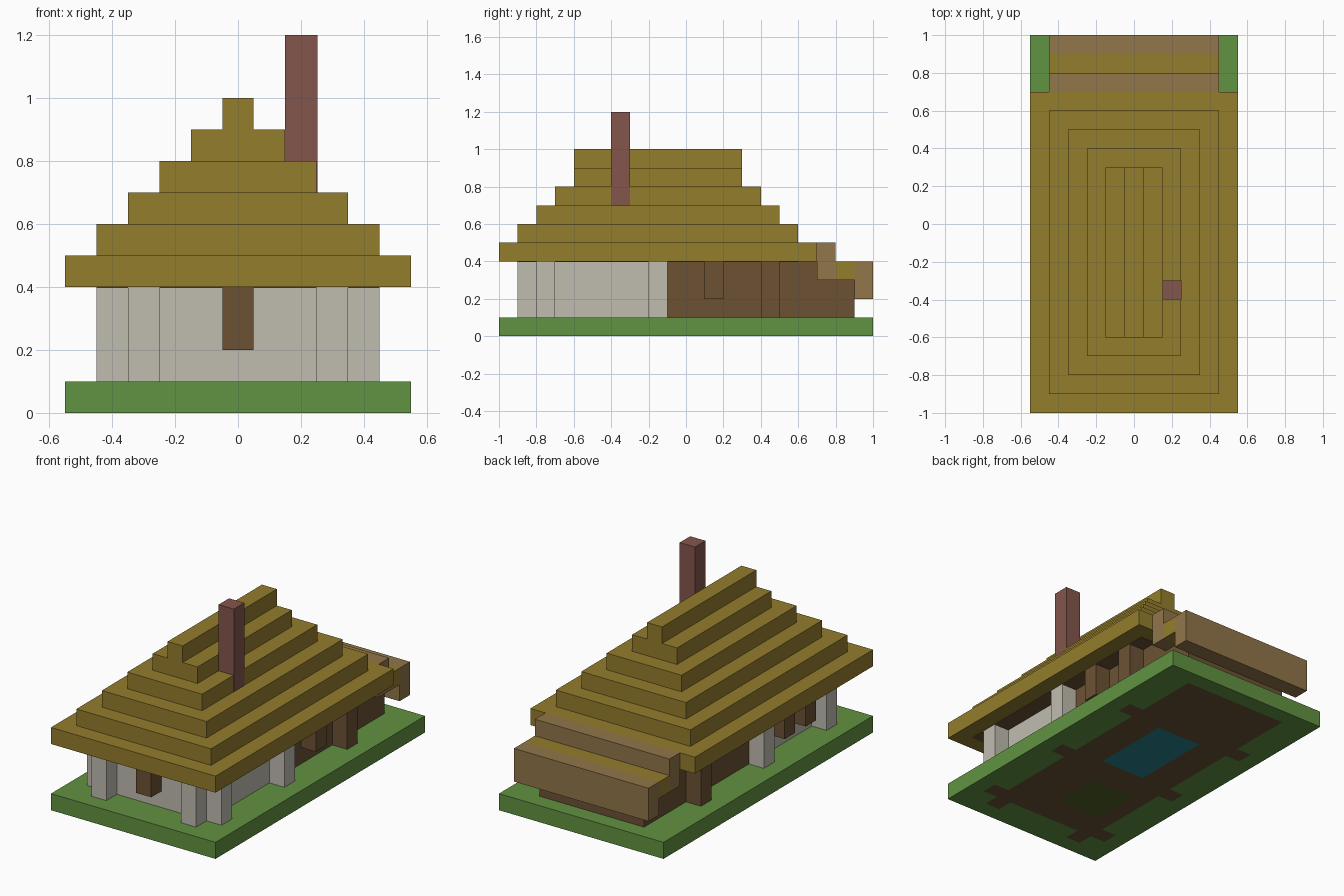
import bpy
import bmesh

cube = bpy.data.objects.get("Cube")
if cube:
    bpy.data.objects.remove(cube, do_unlink=True)

U = 0.1  # one block


def material(name, r, g, b):
    rgba = [(c / 255 / 12.92 if c < 11 else ((c / 255 + 0.055) / 1.055) ** 2.4) for c in (r, g, b)] + [1]
    m = bpy.data.materials.new(name)
    m.use_nodes = True
    m.diffuse_color = rgba
    m.node_tree.nodes["Principled BSDF"].inputs["Base Color"].default_value = rgba
    return m


grass = material("grass green", 97, 146, 65)
thatch = material("thatch olive", 148, 125, 45)
stone = material("pale stone", 192, 188, 176)
wood = material("dark wood", 108, 82, 52)
plank = material("tan plank", 146, 118, 74)
brick = material("brick red", 132, 86, 76)
water = material("teal", 40, 128, 140)
moss = material("moss green", 80, 97, 38)


def finish(name, bm, mats):
    bmesh.ops.recalc_face_normals(bm, faces=bm.faces)
    me = bpy.data.meshes.new(name)
    bm.to_mesh(me)
    bm.free()
    for m in mats:
        me.materials.append(m)
    ob = bpy.data.objects.new(name, me)
    bpy.context.collection.objects.link(ob)
    return ob


def block(name, mat, x, y, z):
    """Box from (min, max) ranges on each axis."""
    bm = bmesh.new()
    bmesh.ops.create_cube(bm, size=1)
    for v in bm.verts:
        v.co = [(lo + hi) / 2 + c * (hi - lo) for c, (lo, hi) in zip(v.co, (x, y, z))]
    return finish(name, bm, [mat])


def side_block(name, mat, side, y, z):
    """One-block-deep piece standing out from a side wall."""
    x = sorted((side * 0.35, side * 0.45))
    return block(name, mat, x, (y, y + U), z)


# Ground slab, with the floor showing on its underside
side_posts = (-0.75, -0.15, 0.45)


def floor_index(x, y):
    if abs(x) < 0.15 and -0.1 < y < 0.4:
        return 2
    if -0.25 < x < 0.05 and -0.6 < y < -0.3:
        return 3
    inside = abs(x) < 0.35 and -0.8 < y < 0.9
    front_stub = 0.25 < abs(x) < 0.35 and -0.9 < y < -0.8
    side_stub = 0.35 < abs(x) < 0.45 and any(abs(y - p) < 0.05 for p in side_posts)
    return 1 if inside or front_stub or side_stub else 0


bm = bmesh.new()
bmesh.ops.create_grid(bm, x_segments=11, y_segments=20, size=1)
for v in bm.verts:
    v.co.x *= 0.55
geo = bmesh.ops.extrude_face_region(bm, geom=bm.faces[:], use_keep_orig=True)["geom"]
for v in geo:
    if isinstance(v, bmesh.types.BMVert):
        v.co.z = U
for f in bm.faces:
    c = f.calc_center_median()
    if c.z < 0.01:
        f.material_index = floor_index(c.x, c.y)
finish("ground_slab", bm, [grass, wood, water, moss])

# Walls
W = (-0.35, 0.35)
block("front_room_walls", stone, W, (-0.8, -0.1), (U, 0.4))
block("back_room_walls", wood, W, (-0.1, 0.7), (U, 0.4))
block("annex_walls", wood, W, (0.7, 0.9), (U, 0.3))

# Posts on both sides
for side, label in ((1, "left"), (-1, "right")):
    for p in side_posts:
        side_block(label + "_post", wood if p > 0 else stone, side, p - 0.05, (U, 0.4))
    block(label + "_front_post", stone, sorted((side * 0.25, side * 0.35)), (-0.9, -0.8), (U, 0.4))

# Shutters hanging below the eaves
H = (0.2, 0.4)
block("front_shutter", wood, (-0.05, 0.05), (-0.9, -0.8), H)
side_block("left_shutter", wood, 1, 0.1, H)
for y in (-0.4, -0.6):
    side_block("right_shutter", wood, -1, y, H)

# Stepped roof; the ridge keeps the length of the tier below it
for i in range(6):
    w = 0.55 - i * U
    k = min(i, 4)
    block("roof_tier", thatch, (-w, w), (-1 + k * U, 0.7 - k * U), (0.4 + i * U, 0.5 + i * U))
block("ceiling", wood, (-0.45, 0.45), (-0.9, 0.6), (0.396, 0.401))

# Lower roof over the annex
A = (-0.45, 0.45)
block("annex_upper_beam", plank, A, (0.7, 0.8), (0.3, 0.5))
block("annex_thatch", thatch, A, (0.8, 0.9), (0.3, 0.4))
block("annex_eave_beam", plank, A, (0.9, 1.0), (0.2, 0.4))

# Chimney, set just proud of the roof tier it cuts
block("chimney", brick, (0.15, 0.252), (-0.4, -0.3), (0.7, 1.2))
